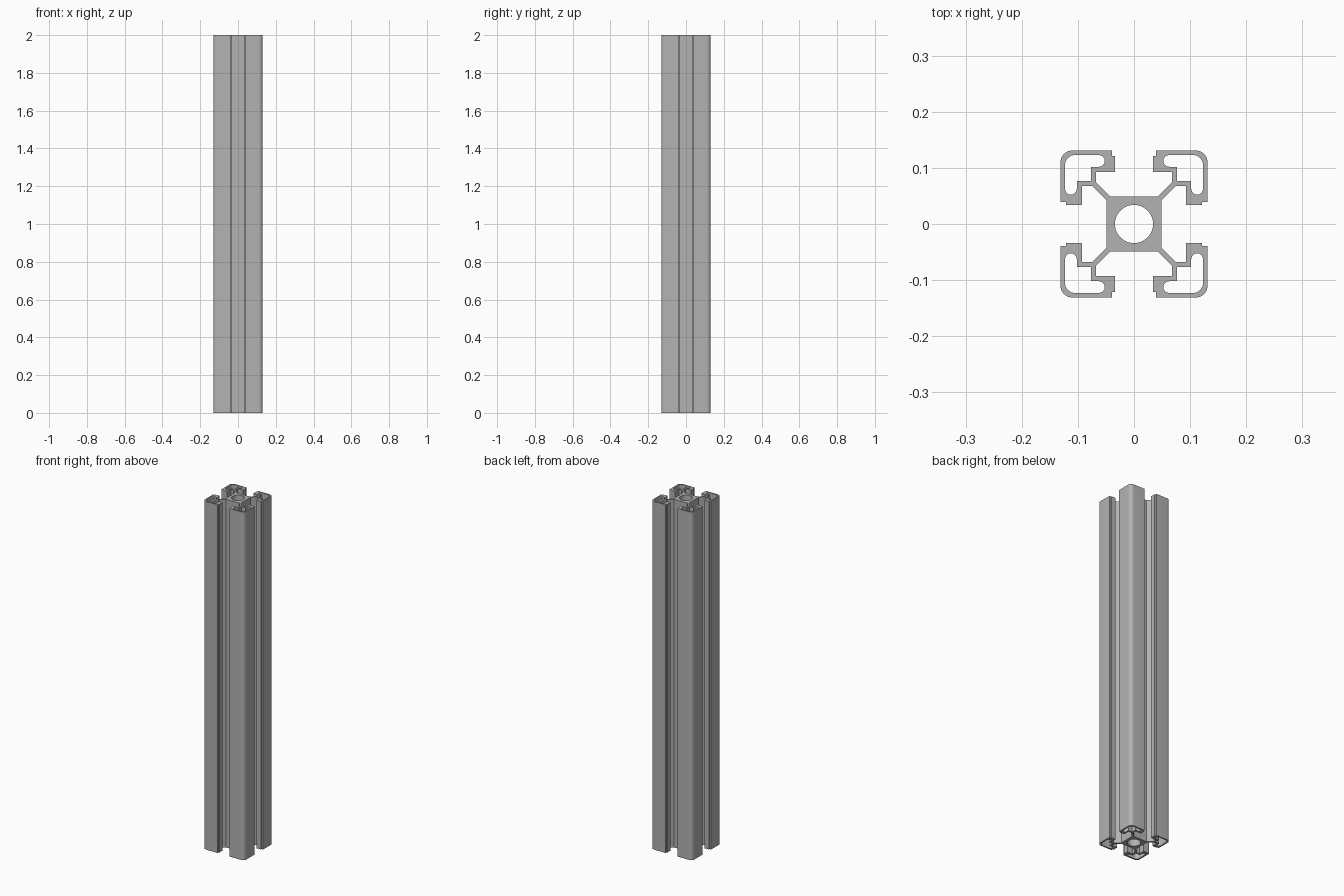
import bpy, bmesh
from math import cos, sin, pi, radians
from mathutils import Vector, Matrix

cube = bpy.data.objects.get("Cube")
if cube:
    bpy.data.objects.remove(cube, do_unlink=True)

LENGTH = 2.0
HALF = 0.131      # half width of the bar
BORE = 0.034      # radius of the centre hole


def arc(cx, cy, r, start, end, steps=8):
    """Points on an arc, angles in degrees."""
    angles = [radians(start + (end - start) * i / steps) for i in range(steps + 1)]
    return [(cx + r * cos(a), cy + r * sin(a)) for a in angles]


def with_mirror(half):
    """Complete a half outline by reflecting it across the diagonal."""
    return half + [(y, x) for x, y in reversed(half)]


def turned(points, quarter):
    rot = Matrix.Rotation(quarter * pi / 2, 2)
    return [rot @ Vector(p) for p in points]


# Outer outline of one corner: web, slot floor, stepped lip, rounded corner
corner = with_mirror([
    (0.049, 0.042), (0.075, 0.068), (0.093, 0.068), (0.093, 0.034),
    (0.121, 0.034), (0.121, 0.039), (HALF, 0.039),
] + arc(HALF - 0.021, HALF - 0.021, 0.021, 0, 45, 4)[:-1]
  + [(HALF - 0.021 + 0.021 * cos(pi / 4),) * 2])

# Hollow of one corner: stepped inside, round ends, rounded outer bend
hollow = with_mirror([(0.077, 0.077), (0.102, 0.077)]
                     + arc(0.1125, 0.0627, 0.0105, 180, 360)
                     + arc(0.105, 0.105, 0.018, 0, 45, 4))

# Collect all loops of the cross-section
outline = [p for q in range(4) for p in turned(corner, q)]
loops = [outline, arc(0, 0, BORE, 0, 360, 48)]
loops += [turned(hollow, q) for q in range(4)]

bm = bmesh.new()
for loop in loops:
    verts = [bm.verts.new((p[0], p[1], 0)) for p in loop]
    for a, b in zip(verts, verts[1:] + verts[:1]):
        bm.edges.new((a, b))
bmesh.ops.remove_doubles(bm, verts=bm.verts[:], dist=1e-5)

# Fill the section and extrude it to the full length
bmesh.ops.triangle_fill(bm, edges=bm.edges[:], use_beauty=True, normal=(0, 0, 1))
result = bmesh.ops.extrude_face_region(bm, geom=bm.faces[:], use_keep_orig=True)
top = [v for v in result["geom"] if isinstance(v, bmesh.types.BMVert)]
bmesh.ops.translate(bm, verts=top, vec=(0, 0, LENGTH))
bmesh.ops.recalc_face_normals(bm, faces=bm.faces[:])

mesh = bpy.data.meshes.new("slotted_bar")
bm.to_mesh(mesh)
bm.free()
bar = bpy.data.objects.new("slotted_bar", mesh)
bpy.context.collection.objects.link(bar)

# Plain grey metal
grey = bpy.data.materials.new("grey_metal")
grey.use_nodes = True
colour = (0.45, 0.45, 0.45, 1)
grey.diffuse_color = colour
grey.node_tree.nodes["Principled BSDF"].inputs["Base Color"].default_value = colour
mesh.materials.append(grey)

bpy.ops.object.select_all(action="DESELECT")
bar.select_set(True)
bpy.context.view_layer.objects.active = bar
bpy.ops.object.shade_smooth_by_angle(angle=radians(30))
